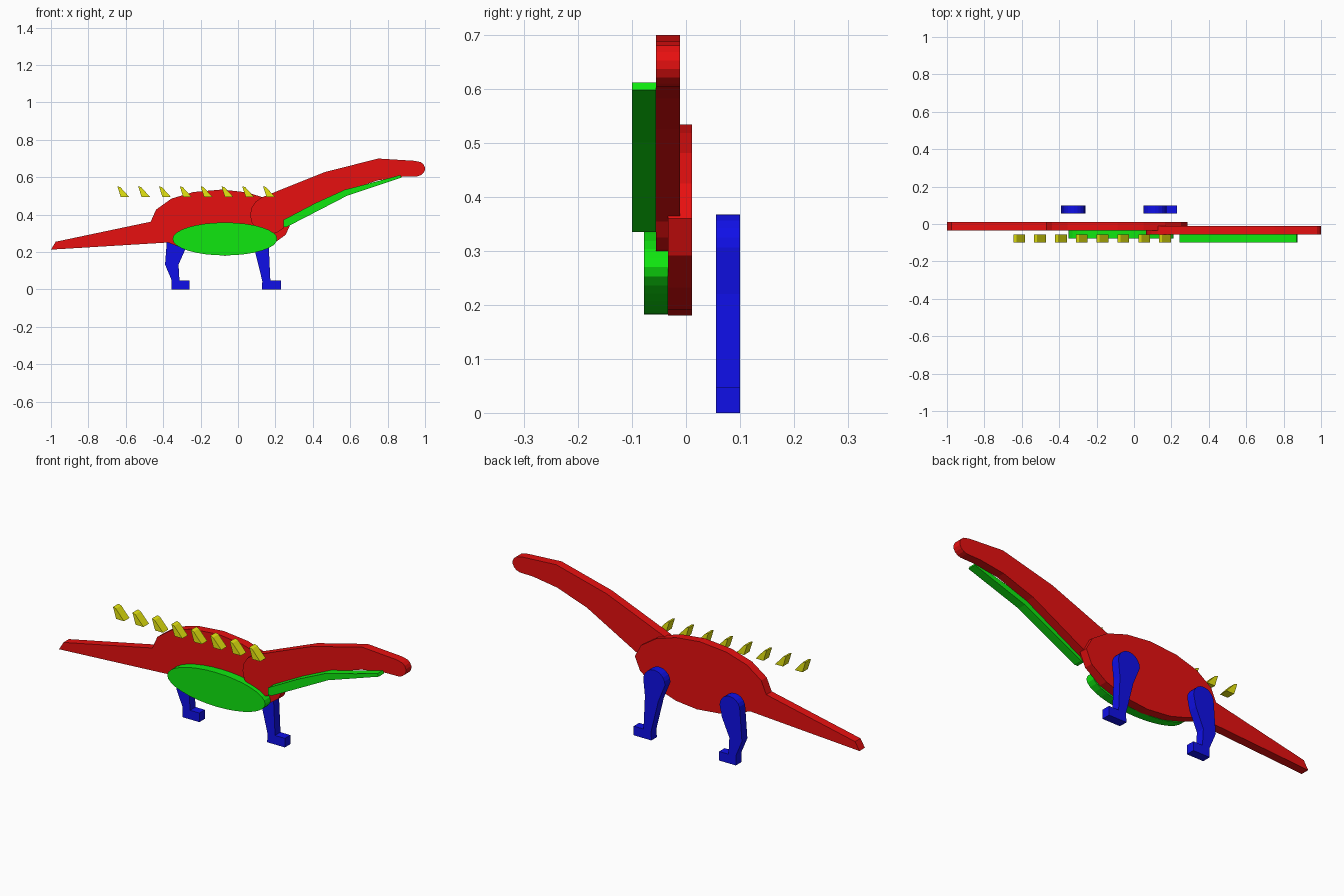
import bpy, bmesh, math

THICK = 0.0445  # every part is a flat cut-out of the same thickness


def colour(name, rgb):
    m = bpy.data.materials.new(name)
    m.diffuse_color = (*rgb, 1)
    return m


RED = colour("red", (0.8, 0.005, 0.005))
GREEN = colour("green", (0.005, 0.8, 0.005))
BLUE = colour("blue", (0.005, 0.005, 0.8))
YELLOW = colour("yellow", (0.8, 0.8, 0.005))


def arc(cx, cz, rx, rz, a0, a1, n):
    """Points along an elliptical arc, angles in degrees."""
    angles = [math.radians(a0 + (a1 - a0) * i / n) for i in range(n + 1)]
    return [(cx + rx * math.cos(a), cz + rz * math.sin(a)) for a in angles]


def cutout(name, outline, y0, mat):
    """Extrude an x-z outline from y0 towards the back."""
    bm = bmesh.new()
    face = bm.faces.new([bm.verts.new((x, y0, z)) for x, z in outline])
    ext = bmesh.ops.extrude_face_region(bm, geom=[face], use_keep_orig=True)
    verts = [v for v in ext["geom"] if isinstance(v, bmesh.types.BMVert)]
    bmesh.ops.translate(bm, verts=verts, vec=(0, THICK, 0))
    bmesh.ops.recalc_face_normals(bm, faces=bm.faces)
    mesh = bpy.data.meshes.new(name)
    bm.to_mesh(mesh)
    bm.free()
    mesh.materials.append(mat)
    obj = bpy.data.objects.new(name, mesh)
    bpy.context.collection.objects.link(obj)
    return obj


# Body with pointed tail
body = [(-1, 0.213), (-0.975, 0.255), (-0.467, 0.362), (-0.438, 0.427),
        (-0.355, 0.486), (-0.238, 0.521), (-0.088, 0.534), (0.05, 0.519),
        (0.165, 0.482), (0.25, 0.425), (0.285, 0.36), (0.255, 0.292),
        (0.17, 0.232), (0.05, 0.192), (-0.07, 0.18), (-0.2, 0.193),
        (-0.3, 0.222), (-0.375, 0.251)]
cutout("body_and_tail", body, -0.0335, RED)

# Belly oval
cutout("belly", arc(-0.07, 0.27, 0.28, 0.088, 0, 360, 32)[:-1], -0.078, GREEN)

# Neck with rounded shoulder and snout
neck = [(0.462, 0.627), (0.75, 0.70), (0.942, 0.688)]
neck += arc(0.95, 0.646, 0.05, 0.042, 55, -80, 6)
neck += [(0.88, 0.603), (0.745, 0.583), (0.575, 0.525), (0.265, 0.355)]
neck += arc(0.168, 0.398, 0.103, 0.103, -45, -245, 9)
cutout("neck_and_head", neck, -0.0555, RED)

# Throat strip
throat = [(0.243, 0.372), (0.414, 0.462), (0.57, 0.533), (0.74, 0.577),
          (0.868, 0.612), (0.875, 0.598), (0.585, 0.502), (0.262, 0.335),
          (0.243, 0.335)]
cutout("throat", throat, -0.1, GREEN)

# Legs with rounded hips and square feet
front_leg = arc(0.112, 0.306, 0.062, 0.062, 0, 180, 10)
front_leg += [(0.088, 0.214), (0.13, 0.045), (0.128, 0), (0.229, 0),
              (0.229, 0.047), (0.173, 0.047), (0.165, 0.22)]
cutout("front_leg", front_leg, 0.0555, BLUE)

rear_leg = arc(-0.32, 0.29, 0.058, 0.058, 0, 180, 10)
rear_leg += [(-0.39, 0.133), (-0.355, 0.05), (-0.355, 0), (-0.26, 0),
             (-0.26, 0.047), (-0.313, 0.047), (-0.318, 0.133), (-0.275, 0.23)]
cutout("rear_leg", rear_leg, 0.0555, BLUE)

# Row of back spikes leaning towards the tail
for i in range(8):
    x = -0.645 + i * 0.1113
    spike = [(x, 0.552), (x + 0.018, 0.495), (x + 0.063, 0.495), (x + 0.016, 0.547)]
    cutout(f"spike_{i + 1}", spike, -0.1, YELLOW)
